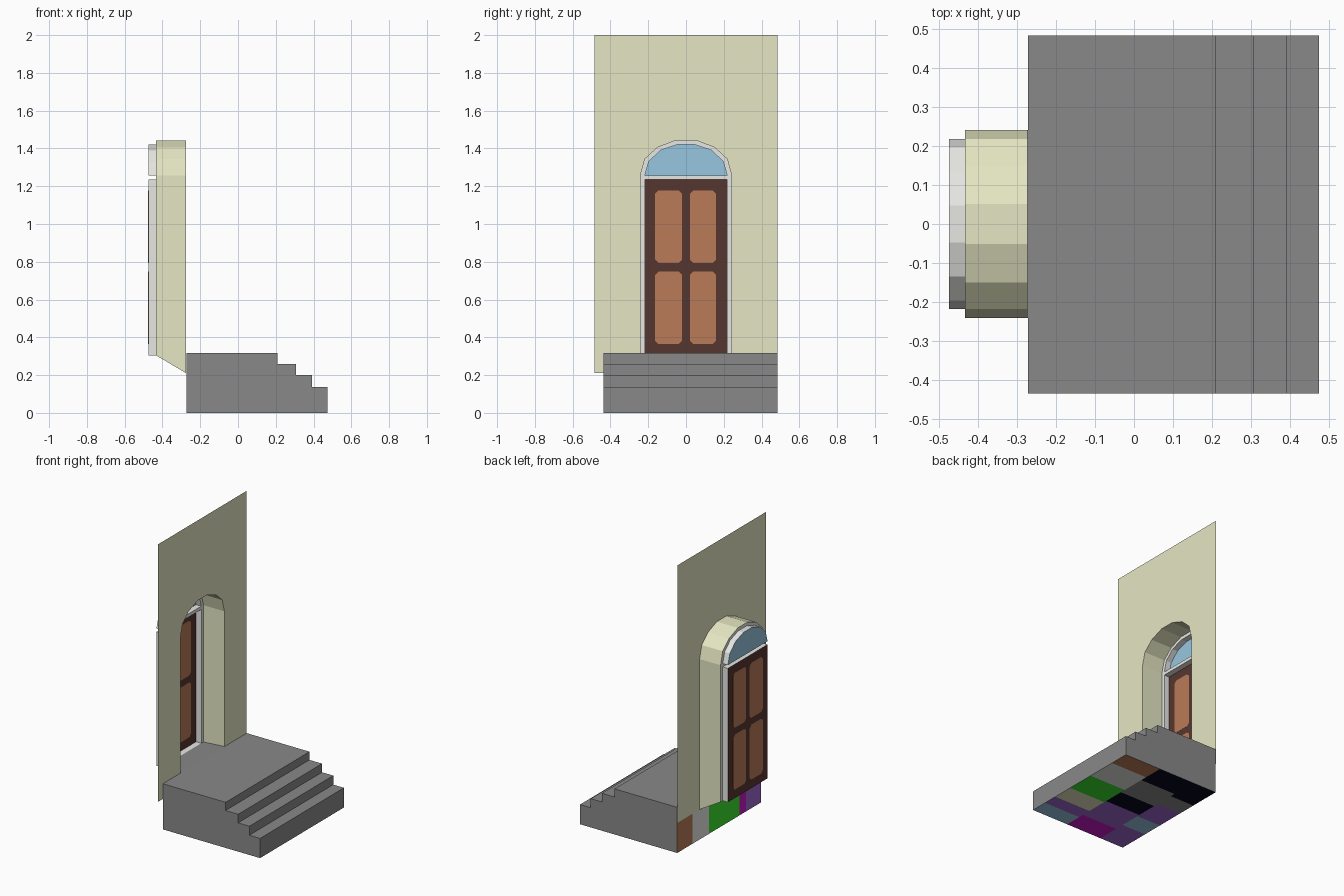
import bpy

if "Cube" in bpy.data.objects:
    bpy.data.objects.remove(bpy.data.objects["Cube"])

# ---------- helpers ----------
def lin(c):
    c /= 255
    return c / 12.92 if c <= 0.04045 else ((c + 0.055) / 1.055) ** 2.4


def material(name, *rgb):
    m = bpy.data.materials.new(name)
    m.diffuse_color = (*[lin(c) for c in rgb], 1)
    m.use_nodes = True
    m.node_tree.nodes["Principled BSDF"].inputs["Base Color"].default_value = m.diffuse_color
    return m


CREAM = material("cream_plaster", 230, 231, 195)
GREY = material("step_grey", 137, 137, 137)
WHITE = material("frame_white", 231, 231, 228)
DARK = material("dark_wood", 86, 54, 48)
PANEL = material("panel_wood", 186, 123, 88)
GLASS = material("glass_blue", 151, 198, 224)
GREEN = material("patch_green", 58, 226, 46)
PURPLE = material("patch_purple", 158, 104, 205)
BLACK = material("patch_black", 6, 6, 28)
MAGENTA = material("patch_magenta", 200, 22, 200)


def build(name, polys):
    """polys: list of (material, [points]); one face for each."""
    verts, faces, idx, mats = [], [], [], []
    for mat, pts in polys:
        faces.append(range(len(verts), len(verts) + len(pts)))
        verts += pts
        if mat not in mats:
            mats.append(mat)
        idx.append(mats.index(mat))
    me = bpy.data.meshes.new(name)
    me.from_pydata(verts, [], [list(f) for f in faces])
    for m in mats:
        me.materials.append(m)
    for p, i in zip(me.polygons, idx):
        p.material_index = i
    ob = bpy.data.objects.new(name, me)
    bpy.context.collection.objects.link(ob)
    return ob


def at(x, yz):
    return [(x, y, z) for y, z in yz]


def band(mat, a, b, closed=False):
    """Quads joining two equal rows of points."""
    n = len(a)
    return [(mat, [a[i], a[(i + 1) % n], b[(i + 1) % n], b[i]])
            for i in range(n if closed else n - 1)]


def arch(half, foot):
    """Mirrored arch outline from -y foot over the top to +y foot."""
    left = [(-half[0][0], foot)] + [(-y, z) for y, z in half]
    return left + [(-y, z) for y, z in reversed(left)]


# ---------- main dimensions ----------
X_WALL, X_FRAME, X_DOOR = -0.274, -0.435, -0.475
FLOOR, SILL = 0.21, 0.305
OUTER = [(0.242, 1.256), (0.218, 1.344), (0.15, 1.406), (0.052, 1.443)]
INNER = [(0.218, 1.258), (0.197, 1.331), (0.135, 1.39), (0.047, 1.42)]
DOOR_W, DOOR_TOP = 0.218, 1.235

# wall sheet with arched opening
hole = arch(OUTER, FLOOR)
wall = [(0.485, FLOOR), (0.485, 2), (-0.485, 2), (-0.485, FLOOR)]
build("wall", [(CREAM, at(X_WALL, wall + hole))])

# deep reveal behind the opening, its foot rising towards the frame
ring = arch(OUTER, SILL)
build("opening_reveal", band(CREAM, at(X_WALL, hole), at(X_FRAME, ring)))

# threshold
build("threshold", [(GREY, [(-0.272, -0.242, 0.317), (-0.272, 0.242, 0.317),
                            (X_FRAME, 0.242, SILL), (X_FRAME, -0.242, SILL)])])

# white frame: face ring, transom bar and the inner returns
inner = arch(INNER, SILL)
light = inner[1:-1]
door = [(-DOOR_W, SILL), (-DOOR_W, DOOR_TOP), (DOOR_W, DOOR_TOP), (DOOR_W, SILL)]
transom = [(-DOOR_W, DOOR_TOP), (DOOR_W, DOOR_TOP), (DOOR_W, 1.258), (-DOOR_W, 1.258)]
frame = band(WHITE, at(X_FRAME, inner), at(X_FRAME, ring))
frame.append((WHITE, at(X_FRAME, transom)))
for loop in (light, door):
    frame += band(WHITE, at(X_FRAME, loop), at(X_DOOR, loop), True)
build("door_frame", frame)

# fanlight glass and door leaf
build("fanlight", [(GLASS, at(X_DOOR, light[::-1]))])
build("door", [(DARK, at(X_DOOR, door[::-1]))])

# four thin chamfered door panels, showing on both sides
C = 0.018
for side, y0, y1 in (("left", -0.164, -0.02), ("right", 0.02, 0.16)):
    for row, z0, z1 in (("lower", 0.365, 0.748), ("upper", 0.794, 1.177)):
        octagon = [(y0 + C, z0), (y1 - C, z0), (y1, z0 + C), (y1, z1 - C),
                   (y1 - C, z1), (y0 + C, z1), (y0, z1 - C), (y0, z0 + C)]
        f, b = at(X_DOOR + 0.001, octagon), at(X_DOOR - 0.001, octagon)
        build(f"{row}_{side}_panel",
              [(PANEL, f), (PANEL, b[::-1])] + band(PANEL, b, f, True))

# steps: profile in x and z, swept along y
Y0, Y1, XB, XF = -0.436, 0.485, -0.272, 0.475
profile = [(XF, 0), (XF, 0.137), (0.393, 0.137), (0.393, 0.2), (0.307, 0.2),
           (0.307, 0.26), (0.21, 0.26), (0.21, 0.317), (XB, 0.317), (XB, 0)]
near = [(x, Y0, z) for x, z in profile]
far = [(x, Y1, z) for x, z in profile]
steps = [(GREY, near[::-1]), (GREY, far)]
steps += [(m, p[::-1]) for m, p in band(GREY, near[:9], far[:9])]


# coloured patches under and behind the steps: (end fraction along y, colour)
def patches(rows, edge_a, edge_b):
    out, t = [], 0
    for end, mat in rows:
        ya, yb = Y0 + t * (Y1 - Y0), Y0 + end * (Y1 - Y0)
        (xa, za), (xb, zb) = edge_a, edge_b
        out.append((mat, [(xa, ya, za), (xb, ya, zb), (xb, yb, zb), (xa, yb, za)]))
        t = end
    return out


columns = [
    (0.0, 0.38, [(0.13, GLASS), (0.24, PURPLE), (0.4, CREAM), (0.62, GREEN),
                 (0.85, WHITE), (1, PANEL)]),
    (0.38, 0.75, [(0.17, MAGENTA), (0.42, PURPLE), (0.58, BLACK), (0.8, GREY),
                  (1, BLACK)]),
    (0.75, 1.0, [(0.24, PURPLE), (0.4, GLASS), (0.62, PURPLE), (0.76, GREY),
                 (1, BLACK)]),
]
for a0, a1, rows in columns:
    xa, xb = XF + a0 * (XB - XF), XF + a1 * (XB - XF)
    steps += patches(rows, (xa, 0), (xb, 0))
back = [(0.18, PURPLE), (0.26, MAGENTA), (0.62, GREEN), (0.82, WHITE), (1, PANEL)]
steps += patches(back, (XB, 0), (XB, 0.317))
ob = build("steps", steps)

# every step face points away from the block
for p in ob.data.polygons:
    c, n = p.center, p.normal
    inward = ((abs(c.z) < 1e-4 and n.z > 0) or (abs(c.x - XB) < 1e-4 and n.x > 0)
              or n.z < -0.9 and c.z > 0.01 or n.x < -0.9 and c.x > 0
              or abs(n.y) > 0.9 and n.y * c.y < 0)
    if inward:
        p.flip()
